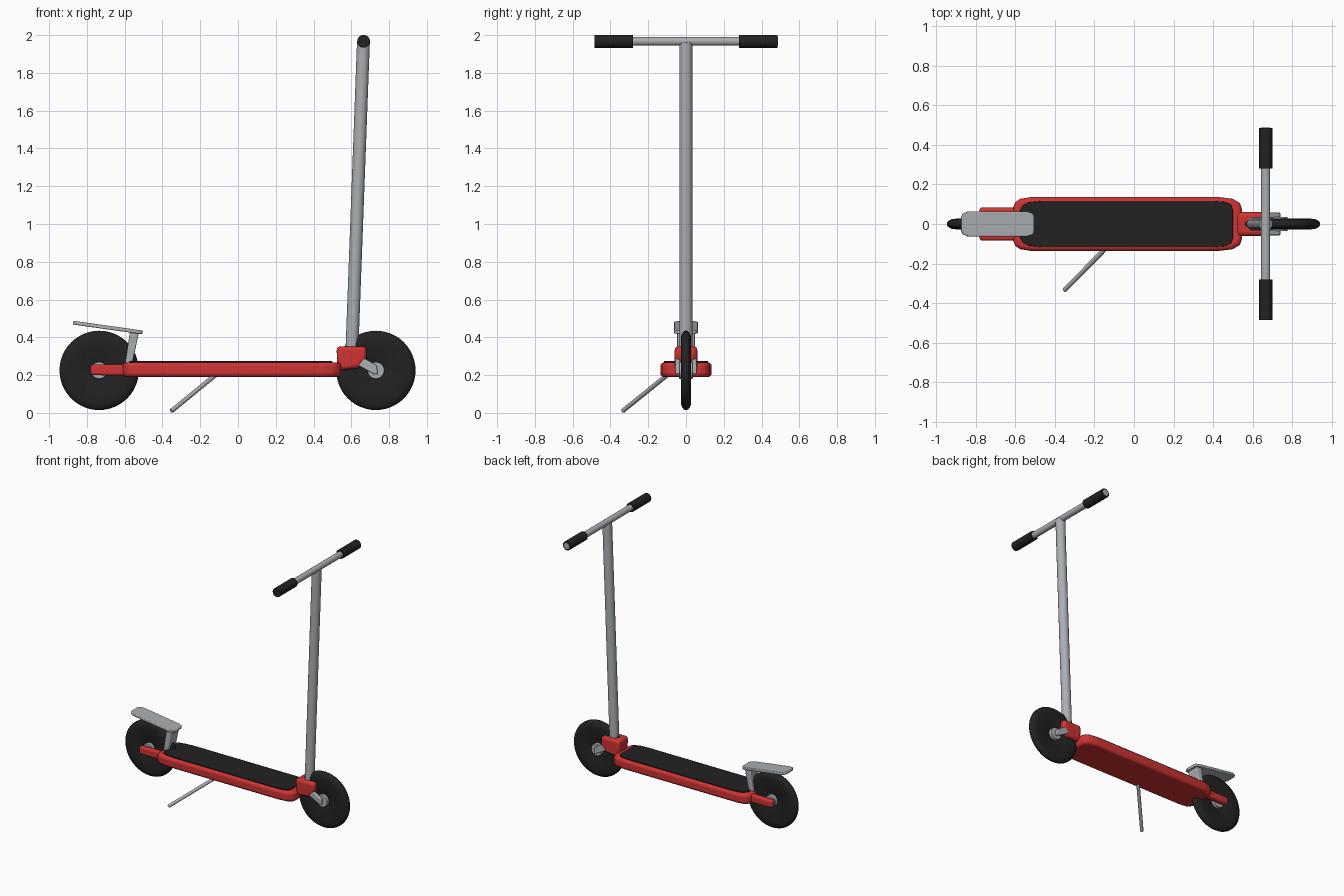
import bpy, bmesh, math
from mathutils import Vector, Matrix

if "Cube" in bpy.data.objects:
    bpy.data.objects.remove(bpy.data.objects["Cube"])


def material(name, rgb):
    m = bpy.data.materials.new(name)
    m.use_nodes = True
    m.diffuse_color = (*rgb, 1)
    m.node_tree.nodes["Principled BSDF"].inputs["Base Color"].default_value = (*rgb, 1)
    return m


red = material("red paint", (0.62, 0.033, 0.033))
black = material("black rubber", (0.016, 0.016, 0.016))
grey = material("grey metal", (0.41, 0.43, 0.45))


def finish(name, bm, mat, bevel=0, segments=3):
    """Turn a bmesh into a smooth, optionally bevelled object."""
    bmesh.ops.recalc_face_normals(bm, faces=bm.faces)
    mesh = bpy.data.meshes.new(name)
    bm.to_mesh(mesh)
    bm.free()
    mesh.materials.append(mat)
    ob = bpy.data.objects.new(name, mesh)
    bpy.context.collection.objects.link(ob)
    if bevel:
        mod = ob.modifiers.new("Bevel", "BEVEL")
        mod.width, mod.segments = bevel, segments
        mod.limit_method, mod.angle_limit = "ANGLE", math.radians(40)
    bpy.ops.object.select_all(action="DESELECT")
    ob.select_set(True)
    bpy.context.view_layer.objects.active = ob
    bpy.ops.object.shade_smooth_by_angle(angle=math.radians(40))
    return ob


def rod(name, a, b, radius, mat, sides=24, bevel=0):
    a, b = Vector(a), Vector(b)
    bm = bmesh.new()
    turn = (b - a).to_track_quat("Z", "Y").to_matrix().to_4x4()
    bmesh.ops.create_cone(bm, cap_ends=True, segments=sides, radius1=radius, radius2=radius,
                          depth=(b - a).length, matrix=Matrix.Translation((a + b) / 2) @ turn)
    return finish(name, bm, mat, bevel)


def prism(name, points, offset, mat, bevel=0, segments=3):
    """Extrude a flat outline of 3D points along an offset."""
    bm = bmesh.new()
    face = bm.faces.new([bm.verts.new(p) for p in points])
    new = bmesh.ops.extrude_face_region(bm, geom=[face])["geom"]
    bmesh.ops.translate(bm, vec=offset, verts=[v for v in new if isinstance(v, bmesh.types.BMVert)])
    return finish(name, bm, mat, bevel, segments)


def slab(name, half, z0, z1, mat, bevel=0):
    """Horizontal plate whose outline is mirrored across y = 0."""
    points = [(x, y, z0) for x, y in half] + [(x, -y, z0) for x, y in reversed(half)]
    return prism(name, points, (0, 0, z1 - z0), mat, bevel)


def side_plate(name, outline, y0, y1, mat, bevel=0):
    """Side outline (x, z) extruded from y0 to y1."""
    return prism(name, [(x, y0, z) for x, z in outline], (0, y1 - y0, 0), mat, bevel)


# Deck and its grip mat
slab("deck", [(-.61, .085), (-.6, .11), (-.575, .127), (-.52, .136), (.43, .136),
              (.5, .127), (.535, .105), (.545, .075)], .19, .267, red, .02)
slab("grip_mat", [(-.575, .07), (-.56, .095), (-.53, .11), (-.46, .117), (.4, .117),
                  (.46, .112), (.49, .098), (.5, .07)], .26, .274, black, .003)

# Wheels: lathed tyre and a hub
tyre_profile = [(.03, .008), (.06, .014), (.09, .021), (.12, .025), (.155, .027), (.18, .026),
                (.194, .021), (.205, .013), (.21, .006)]
tyre_profile += [(r, -y) for r, y in reversed(tyre_profile)]
for label, x in (("rear", -.735), ("front", .73)):
    bm = bmesh.new()
    ring = [bm.verts.new((x + r, y, .225)) for r, y in tyre_profile]
    edges = [bm.edges.new(pair) for pair in zip(ring, ring[1:] + ring[:1])]
    bmesh.ops.spin(bm, geom=ring + edges, cent=(x, 0, .225), axis=(0, 1, 0),
                   angle=math.tau, steps=48, use_merge=True)
    bmesh.ops.remove_doubles(bm, verts=bm.verts, dist=.0001)
    finish(label + "_tyre", bm, black)
    rod(label + "_hub", (x, -.036, .225), (x, .036, .225), .045, grey, 32, .003)

# Paired arms holding the wheels
for label, s in (("left", 1), ("right", -1)):
    side_plate("rear_arm_" + label, [(-.78, .2), (-.78, .255), (-.55, .258), (-.55, .197)],
               s * .04, s * .083, red, .012)
    side_plate("front_fork_" + label, [(.61, .265), (.635, .31), (.735, .25), (.74, .205), (.72, .205)],
               s * .032, s * .057, grey, .006)

# Steering block, stem and handlebar
side_plate("steering_block", [(.525, .225), (.522, .352), (.68, .352), (.68, .285), (.64, .235)],
           -.06, .06, red, .02)
rod("stem", (.602, 0, .3), (.664, 0, 1.965), .034, grey, 24)
rod("handlebar", (.665, -.45, 1.967), (.665, .487, 1.967), .023, grey)
for label, s in (("left", 1), ("right", -1)):
    rod("hand_grip_" + label, (.665, s * .28, 1.967), (.665, s * .485, 1.967), .034, black, 24, .002)

# Rear fender with its bracket
fender = slab("fender", [(-.185, .035), (-.175, .053), (-.15, .063), (.15, .063),
                         (.178, .055), (.187, .04)], -.01, .01, grey, .005)
fender.location = (-.69, 0, .452)
fender.rotation_euler.y = math.radians(8)
side_plate("fender_bracket", [(-.6, .25), (-.562, .25), (-.525, .424), (-.572, .43)],
           -.047, .047, grey, .006)

# Kickstand
rod("kickstand", (-.12, -.1, .2), (-.352, -.335, .01), .012, grey, 16, .003)
